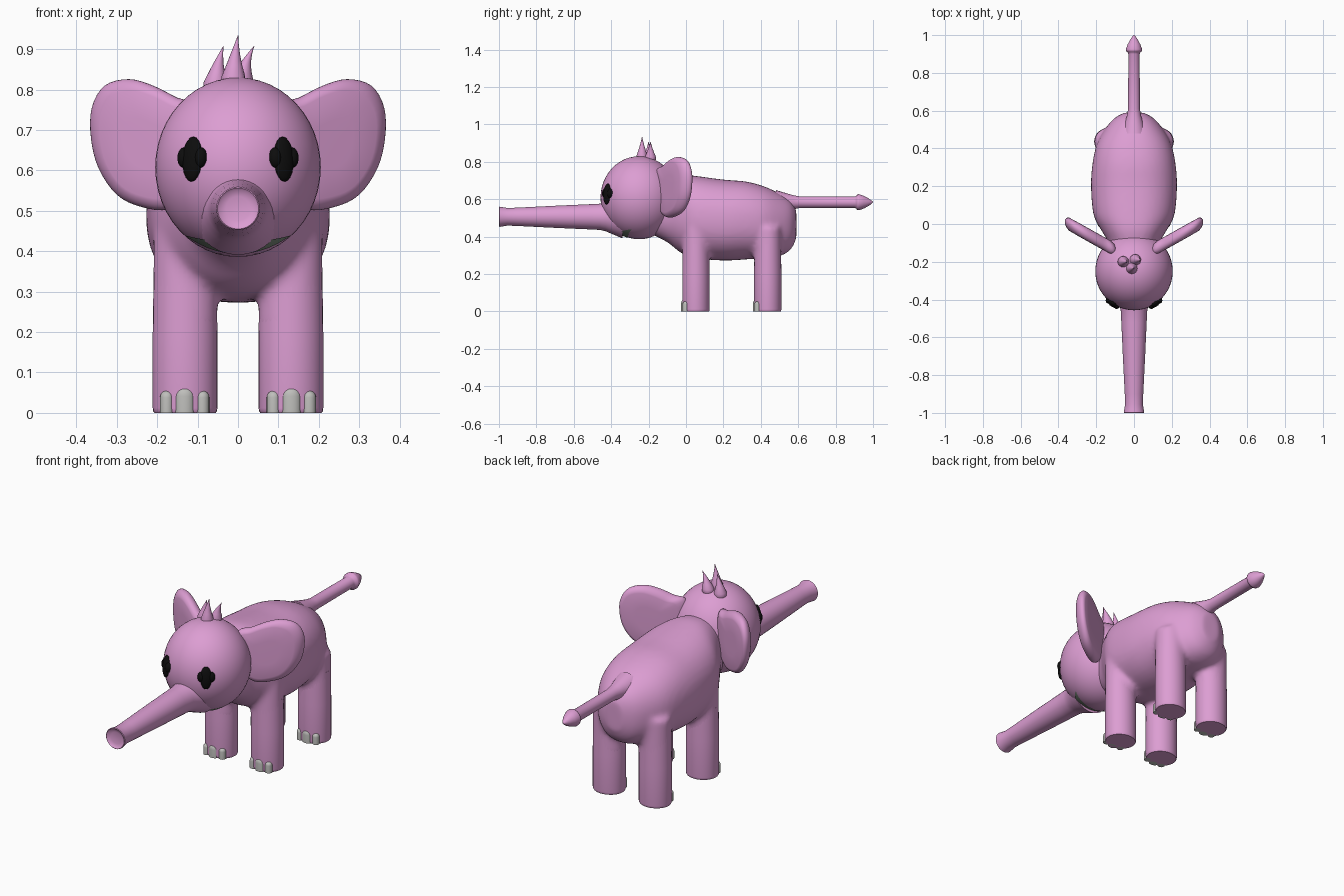
import bpy, bmesh
from math import sin, cos, pi, sqrt, copysign
from mathutils import Vector

if "Cube" in bpy.data.objects:
    bpy.data.objects.remove(bpy.data.objects["Cube"], do_unlink=True)


def material(name, rgb):
    m = bpy.data.materials.new(name)
    m.use_nodes = True
    m.diffuse_color = (*rgb, 1)
    bsdf = m.node_tree.nodes["Principled BSDF"]
    bsdf.inputs["Base Color"].default_value = (*rgb, 1)
    bsdf.inputs["Roughness"].default_value = 0.7
    return m


PINK = material("pink skin", (0.72, 0.34, 0.65))
GREY = material("nail grey", (0.52, 0.52, 0.50))
BLACK = material("eye black", (0.004, 0.004, 0.004))
GREEN = material("mouth grey green", (0.20, 0.25, 0.20))


def add_loft(bm, rings, caps=True):
    loops = [[bm.verts.new(p) for p in ring] for ring in rings]
    n = len(loops[0])
    for a, b in zip(loops, loops[1:]):
        for i in range(n):
            j = (i + 1) % n
            bm.faces.new((a[i], a[j], b[j], b[i]))
    if caps:
        bm.faces.new(loops[0])
        bm.faces.new(loops[-1])


def finish(name, bm, mat, angle=50):
    bmesh.ops.recalc_face_normals(bm, faces=bm.faces)
    me = bpy.data.meshes.new(name)
    bm.to_mesh(me)
    bm.free()
    me.materials.append(mat)
    ob = bpy.data.objects.new(name, me)
    bpy.context.collection.objects.link(ob)
    bpy.ops.object.select_all(action="DESELECT")
    ob.select_set(True)
    bpy.context.view_layer.objects.active = ob
    bpy.ops.object.shade_smooth_by_angle(angle=angle * pi / 180)
    return ob


def ring(c, u, v, n=32, power=2.0):
    """Superellipse around c with half axes u and v."""
    pts = []
    for i in range(n):
        a = 2 * pi * i / n
        s, t = (copysign(abs(f) ** (2 / power), f) for f in (cos(a), sin(a)))
        pts.append(Vector(c) + Vector(u) * s + Vector(v) * t)
    return pts


def along_y(stations, z, n=32):
    return [ring((0, y, z), (r, 0, 0), (0, 0, r), n) for y, r in stations]


def spline(pts, steps, closed=False):
    """Catmull-Rom curve through the points."""
    pts = [Vector(p) for p in pts]
    n, out = len(pts), []
    get = (lambda i: pts[i % n]) if closed else (lambda i: pts[max(0, min(n - 1, i))])
    for i in range(n if closed else n - 1):
        a, b, c, d = (get(i + k) for k in (-1, 0, 1, 2))
        for s in range(steps):
            t = s / steps
            out.append(0.5 * (2 * b + (c - a) * t + (2 * a - 5 * b + 4 * c - d) * t * t
                              + (3 * b - a - 3 * c + d) * t ** 3))
    return out if closed else out + [pts[-1]]


def ellipsoid(name, c, radii, mat, rot=None, seg=32):
    bm = bmesh.new()
    bmesh.ops.create_uvsphere(bm, u_segments=seg, v_segments=seg // 2, radius=1)
    for v in bm.verts:
        p = Vector(a * b for a, b in zip(v.co, radii))
        if rot:
            p.rotate(rot)
        v.co = p + Vector(c)
    return finish(name, bm, mat, 180)


# Body with neck and leg stubs, fused into one soft skin
LEGS = [(sx, y) for sx in (-1, 1) for y in (0.053, 0.437)]
body_line = [(-0.2, .70, .42, .11), (-0.1, .72, .37, .135), (-0.03, .732, .315, .175),
             (0.05, .725, .285, .215), (0.2, .705, .272, .228), (0.32, .695, .278, .22),
             (0.42, .668, .285, .198), (0.5, .63, .295, .155), (0.56, .59, .33, .105),
             (0.59, .54, .39, .05)]
bm = bmesh.new()
rings = []
for (y, top), (_, low), (_, w) in zip(
        *[[(p.x, p.y) for p in spline([(s[0], s[k], 0) for s in body_line], 3)] for k in (1, 2, 3)]):
    rings.append(ring((0, y, (top + low) / 2), (w, 0, 0), (0, 0, (top - low) / 2), 40, 2.25))
add_loft(bm, rings)
for sx, y in LEGS:
    add_loft(bm, [ring((sx * 0.13, y, z), (0.08, 0, 0), (0, 0.073, 0)) for z in (0.2, 0.3, 0.45)])
body = finish("body", bm, PINK)
mod = body.modifiers.new("fuse", "REMESH")
mod.mode, mod.voxel_size, mod.use_smooth_shade = "VOXEL", 0.012, True
mod = body.modifiers.new("soften", "SMOOTH")
mod.factor, mod.iterations = 0.5, 10

# Legs and toenails
for sx, y in LEGS:
    label = ("front" if y < 0.2 else "rear") + ("_left" if sx > 0 else "_right")
    bm = bmesh.new()
    add_loft(bm, [ring((sx * 0.131, y, z), (0.08 * k, 0, 0), (0, 0.073 * k, 0))
                  for z, k in ((0, .95), (.004, .985), (.012, 1), (.2, 1), (.36, .97))])
    finish(label + "_leg", bm, PINK)
    for i, (dx, dy, r, h) in enumerate([(-.044, -.054, .017, .055), (0, -.062, .024, .065),
                                        (.044, -.054, .017, .055)]):
        bm = bmesh.new()
        dome = [(0, 1), (h - r, 1)] + [(h - r + r * sin(a * pi / 12), cos(a * pi / 12)) for a in range(1, 6)]
        add_loft(bm, [ring((sx * 0.132 + dx, y + dy, z), (r * k, 0, 0), (0, 0.017 * k, 0), 16)
                      for z, k in dome + [(h, 0.05)]])
        finish(f"{label}_toenail_{i + 1}", bm, GREY)

# Head
HEAD, SIZE = Vector((0, -0.25, 0.608)), Vector((0.205, 0.207, 0.222))
ellipsoid("head", HEAD, SIZE, PINK, seg=48)

# Trunk with flared, dished tip
bm = bmesh.new()
add_loft(bm, along_y([(-.34, .115), (-.40, .09), (-.43, .077), (-.46, .070), (-.52, .067), (-.7, .059),
                      (-.9, .049), (-.955, .047), (-.985, .052), (-.997, .054), (-1, .051),
                      (-.995, .046), (-.99, .03)], 0.506))
finish("trunk", bm, PINK)

# Mouth: thin crescent laid over the underside of the head
bm = bmesh.new()
cols = []
for i in range(25):
    s = i / 12 - 1
    col = []
    for j in range(5):
        low, high = 0.396 + 0.044 * s * s, 0.424 + 0.017 * s * s
        x, z = 0.128 * s, low + (high - low) * j / 4
        k = 1 - (x / SIZE.x) ** 2 - ((z - HEAD.z) / SIZE.z) ** 2
        p = Vector((x, HEAD.y - SIZE.y * sqrt(max(k, 0.01)), z))
        col.append(bm.verts.new(HEAD + (p - HEAD) * 1.012))
    cols.append(col)
for a, b in zip(cols, cols[1:]):
    for j in range(4):
        bm.faces.new((a[j], b[j], b[j + 1], a[j + 1]))
finish("mouth", bm, GREEN, 180)

# Eyes: tall oval with a drooping lash on each side
for sx in (-1, 1):
    side = "left" if sx > 0 else "right"
    d = Vector((sx * 0.55, -0.83, 0.08))
    rot = d.to_track_quat("Y", "Z")
    for part, dx, dz, rx, rz in (("eye", 0, 0, .024, .056), ("inner_lash", -.021, .004, .014, .025),
                                 ("outer_lash", .021, .004, .014, .025)):
        x, z = sx * (0.113 + dx), 0.628 + dz
        k = 1 - (x / SIZE.x) ** 2 - ((z - HEAD.z) / SIZE.z) ** 2
        ellipsoid(f"{side}_{part}", (x, HEAD.y - SIZE.y * sqrt(k), z), (rx * 1.15, 0.016, rz),
                  BLACK, rot, 20)

# Ears: rounded pads swept backwards
outline = [(.10, .76), (.15, .78), (.21, .81), (.27, .826), (.33, .81), (.362, .755), (.364, .68),
           (.345, .605), (.30, .54), (.24, .51), (.17, .505), (.11, .56), (.09, .66)]
edge = spline([(x, z, 0) for x, z in outline], 4, True)
mid = Vector((0.235, 0.665, 0))
for sx in (-1, 1):
    bm = bmesh.new()
    rings = []
    for i in range(15):
        a = (i / 14 - 0.5) * pi * 0.97
        pts = [mid + (p - mid) * (0.76 + 0.24 * cos(a)) * (1 if 0 < i < 14 else 0.5) for p in edge]
        rings.append([(sx * p.x, -0.115 + (p.x - 0.14) * 0.56 + 0.036 * sin(a), p.y) for p in pts])
    add_loft(bm, rings)
    finish("left_ear" if sx > 0 else "right_ear", bm, PINK, 60)

# Hair tufts
tufts = [((-.057, -.2, .79), (-.036, -.2, .908)), ((-.012, -.235, .80), (0, -.235, .934)),
         ((.006, -.19, .80), (.04, -.19, .908))]
for i, (base, tip) in enumerate(tufts):
    base, tip = Vector(base), Vector(tip)
    bm = bmesh.new()
    rings = []
    for t, r in ((0, .024), (.12, .03), (.25, .029), (.45, .020), (.65, .012), (.85, .005), (1, .0006)):
        c = base.lerp(tip, t)
        c.x = base.x + (tip.x - base.x) * t * t
        rings.append(ring(c, (r, 0, 0), (0, r, 0), 16))
    add_loft(bm, rings)
    finish(f"hair_tuft_{i + 1}", bm, PINK, 60)

# Tail with pointed tuft
bm = bmesh.new()
add_loft(bm, along_y([(.48, .065), (.54, .047), (.575, .037), (.61, .031), (.9, .030), (.911, .034),
                      (.915, .042), (.925, .043), (.95, .034), (.975, .021), (.992, .009), (1, .001)],
                     0.584, 24))
finish("tail", bm, PINK, 60)
